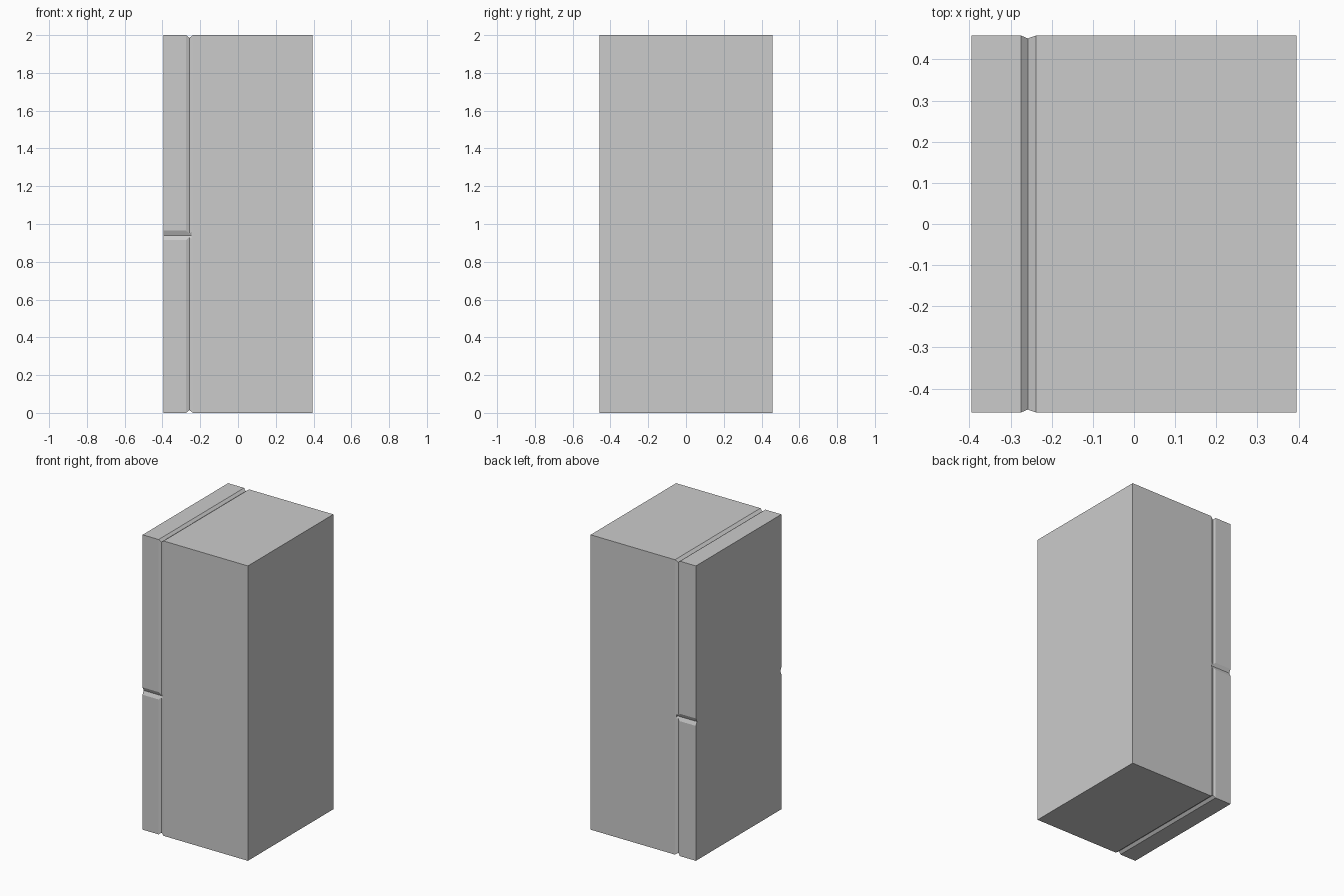
import bpy, bmesh

if "Cube" in bpy.data.objects:
    bpy.data.objects.remove(bpy.data.objects["Cube"])

HX, HY, H = 0.395, 0.458, 2.0


def add_object(name, bm):
    bmesh.ops.recalc_face_normals(bm, faces=bm.faces)
    me = bpy.data.meshes.new(name)
    bm.to_mesh(me)
    bm.free()
    ob = bpy.data.objects.new(name, me)
    bpy.context.collection.objects.link(ob)
    return ob


def loft(name, rings):
    bm = bmesh.new()
    loops = [[bm.verts.new(p) for p in ring] for ring in rings]
    n = len(loops[0])
    for a, b in zip(loops, loops[1:]):
        for i in range(n):
            j = (i + 1) % n
            bm.faces.new((a[i], a[j], b[j], b[i]))
    bm.faces.new(loops[0])
    bm.faces.new(loops[-1])
    return add_object(name, bm)


def section(x, dy=0.0, dz=0.0):
    y = HY - dy
    return [(x, -y, dz), (x, y, dz), (x, y, H - dz), (x, -y, H - dz)]


# Cabinet and doors, with a V seam running all the way round between them
fridge = loft("refrigerator_cabinet", [
    section(-HX), section(-0.275), section(-0.258, 0.007, 0.015),
    section(-0.238), section(HX)])


# V notch on each side edge between the upper and lower doors
def notch(name, side):
    profile = [(0.011, -0.05), (-0.011, 0.0), (0.011, 0.05)]
    rings = [[(x, side * (HY + dy), 0.94 + dz) for dy, dz in profile]
             for x in (-HX - 0.05, -0.246)]
    ob = loft(name, rings)
    ob.hide_render = True
    ob.hide_viewport = True
    mod = fridge.modifiers.new(name, 'BOOLEAN')
    mod.operation = 'DIFFERENCE'
    mod.solver = 'EXACT'
    mod.object = ob


notch("door_split_cutter_front", -1)
notch("door_split_cutter_back", 1)
